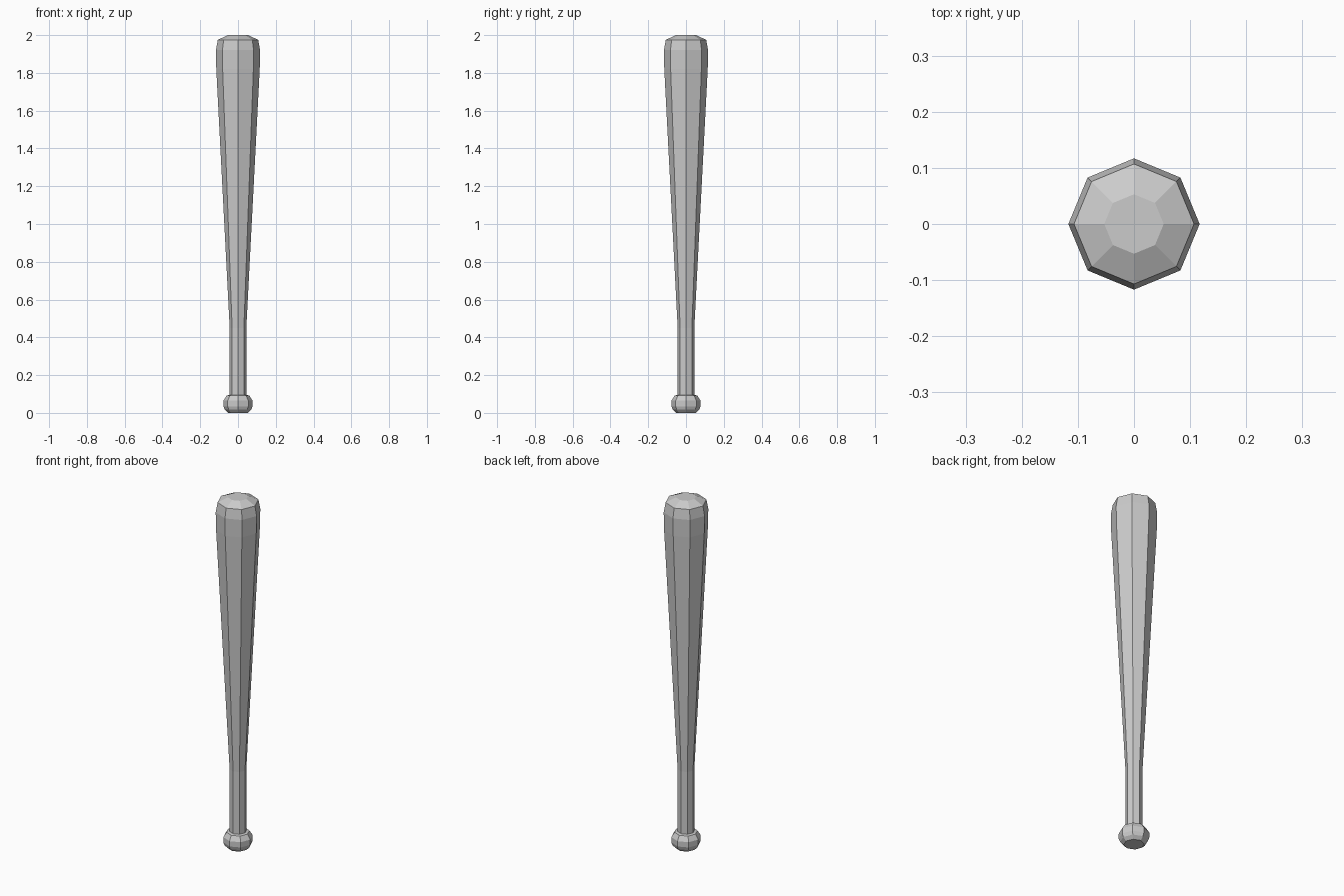
import bpy, bmesh, math

if "Cube" in bpy.data.objects:
    bpy.data.objects.remove(bpy.data.objects["Cube"])

SIDES = 8

# (radius, height) profile: knob, handle, tapered barrel, domed tip
PROFILE = [
    (0.052, 0.0), (0.070, 0.017), (0.077, 0.035), (0.077, 0.065), (0.060, 0.092),
    (0.044, 0.095), (0.044, 0.45),
    (0.115, 1.82), (0.117, 1.92), (0.107, 1.975), (0.053, 2.0),
]


def lathe(name, profile, sides):
    bm = bmesh.new()
    rings = []
    for r, z in profile:
        rings.append([bm.verts.new((r * math.cos(2 * math.pi * i / sides),
                                    r * math.sin(2 * math.pi * i / sides), z))
                      for i in range(sides)])
    for a, b in zip(rings, rings[1:]):
        for i in range(sides):
            j = (i + 1) % sides
            bm.faces.new((a[i], a[j], b[j], b[i]))
    bm.faces.new(rings[0][::-1])
    bm.faces.new(rings[-1])
    mesh = bpy.data.meshes.new(name)
    bm.to_mesh(mesh)
    bm.free()
    obj = bpy.data.objects.new(name, mesh)
    bpy.context.collection.objects.link(obj)
    return obj


# Flat-shaded octagonal bat
lathe("bat", PROFILE, SIDES)
